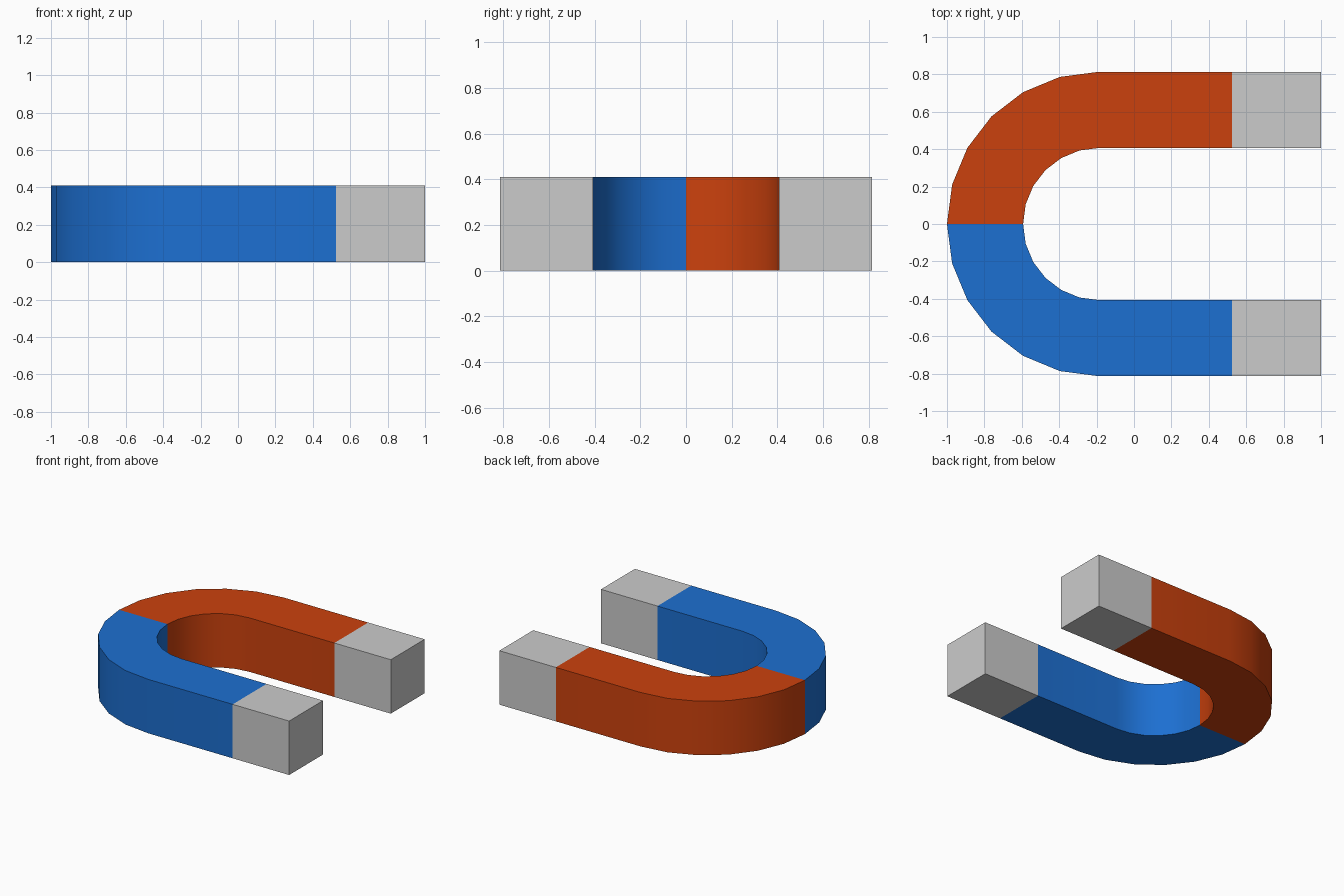
import bpy, bmesh, math

if "Cube" in bpy.data.objects:
    bpy.data.objects.remove(bpy.data.objects["Cube"])

R_OUT, R_IN, HEIGHT = 0.814, 0.407, 0.41
BEND_X = R_OUT - 1.0      # centre of the bend
JOINT_X, END_X = 0.525, 1.0


def material(name, rgb):
    m = bpy.data.materials.new(name)
    m.diffuse_color = (*rgb, 1)
    m.use_nodes = True
    m.node_tree.nodes["Principled BSDF"].inputs["Base Color"].default_value = m.diffuse_color
    return m


def swept_bar(name, stations, mat=None):
    """Solid bar through a list of (outer xy, inner xy) stations."""
    bm = bmesh.new()
    rings = []
    for (ox, oy), (ix, iy) in stations:
        rings.append([bm.verts.new(p) for p in (
            (ox, oy, 0), (ix, iy, 0), (ix, iy, HEIGHT), (ox, oy, HEIGHT))])
    for a, b in zip(rings, rings[1:]):
        for i in range(4):
            j = (i + 1) % 4
            bm.faces.new((a[i], a[j], b[j], b[i]))
    bm.faces.new(rings[0])
    bm.faces.new(rings[-1])
    bmesh.ops.recalc_face_normals(bm, faces=bm.faces)
    me = bpy.data.meshes.new(name)
    bm.to_mesh(me)
    bm.free()
    ob = bpy.data.objects.new(name, me)
    bpy.context.collection.objects.link(ob)
    if mat:
        me.materials.append(mat)
    bpy.ops.object.select_all(action='DESELECT')
    ob.select_set(True)
    bpy.context.view_layer.objects.active = ob
    bpy.ops.object.shade_smooth_by_angle(angle=math.radians(30))
    return ob


red = material("red", (0.60, 0.053, 0.004))
blue = material("blue", (0.012, 0.16, 0.64))

for side, colour, mat in ((1, "red", red), (-1, "blue", blue)):
    # Painted half: quarter bend followed by a straight arm
    stations = []
    for k in range(7):
        a = math.radians(15 * k)
        c, s = math.cos(a), math.sin(a) * side
        stations.append(tuple((BEND_X - r * c, r * s) for r in (R_OUT, R_IN)))
    at = lambda x: ((x, side * R_OUT), (x, side * R_IN))
    stations.append(at(JOINT_X))
    swept_bar(colour + "_half", stations, mat)
    # Bare metal pole tip
    swept_bar(colour + "_pole_tip", [at(JOINT_X), at(END_X)])
